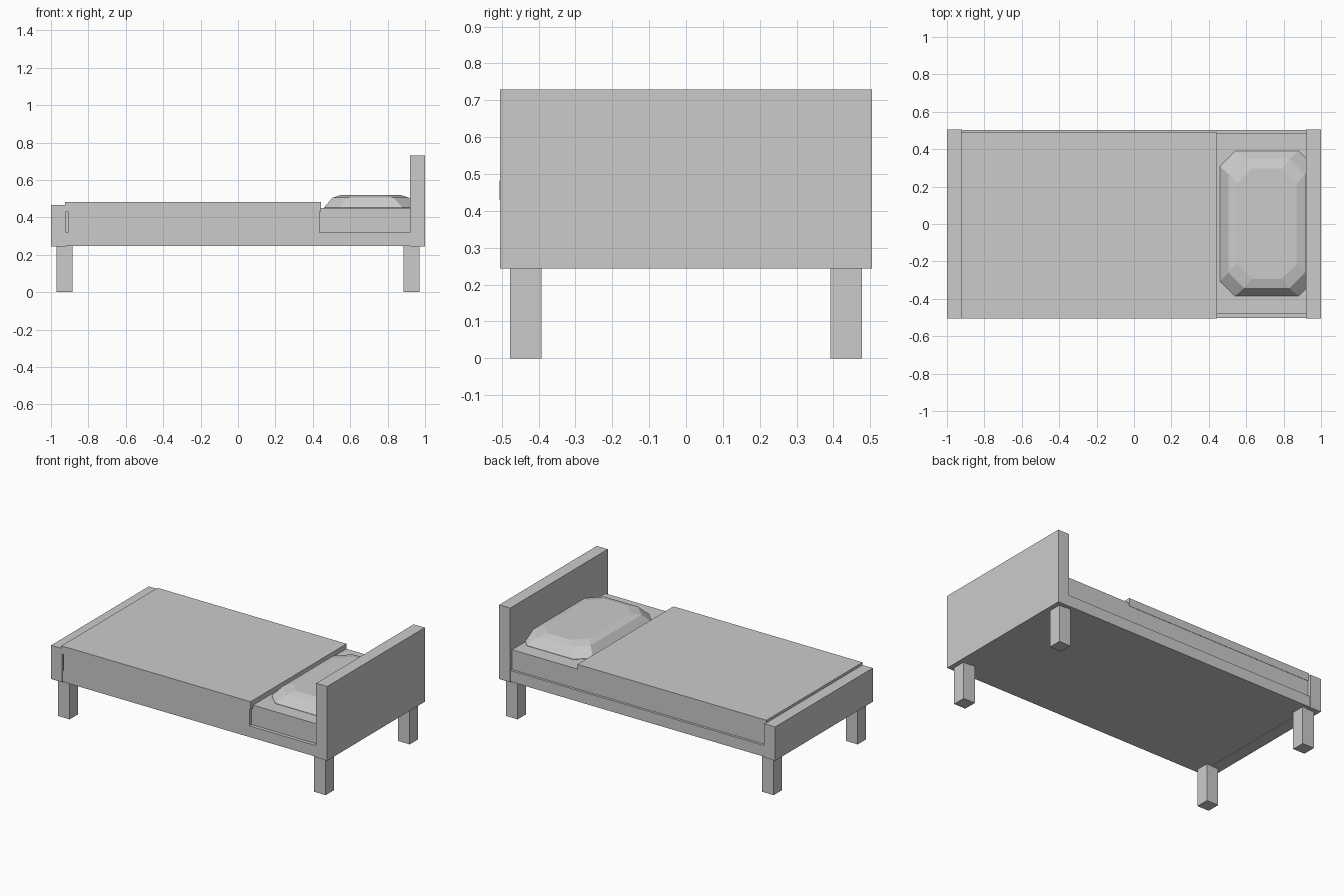
import bpy, bmesh

if "Cube" in bpy.data.objects:
    bpy.data.objects.remove(bpy.data.objects["Cube"])

grey = bpy.data.materials.new("light_grey")
grey.diffuse_color = (0.6, 0.6, 0.6, 1)
grey.use_nodes = True
grey.node_tree.nodes["Principled BSDF"].inputs["Base Color"].default_value = grey.diffuse_color


def finish(name, bm):
    bmesh.ops.recalc_face_normals(bm, faces=bm.faces)
    mesh = bpy.data.meshes.new(name)
    bm.to_mesh(mesh)
    bm.free()
    mesh.materials.append(grey)
    ob = bpy.data.objects.new(name, mesh)
    bpy.context.collection.objects.link(ob)
    return ob


def box(name, x, y, z):
    """Box from (min, max) ranges."""
    bm = bmesh.new()
    bmesh.ops.create_cube(bm, size=1)
    for v in bm.verts:
        v.co = [(a + b) / 2 + c * (b - a) for (a, b), c in zip((x, y, z), v.co)]
    return finish(name, bm)


# Frame boards
box("headboard", (0.92, 1.0), (-0.505, 0.505), (0.244, 0.73))
box("footboard", (-1.0, -0.92), (-0.505, 0.505), (0.244, 0.465))
box("bed_base", (-0.92, 0.92), (-0.503, 0.502), (0.247, 0.32))

# Legs
for x_name, sx in (("foot", -1), ("head", 1)):
    for y_name, sy in (("front", -1), ("back", 1)):
        xs = sorted((sx * 0.885, sx * 0.97))
        ys = sorted((sy * 0.392, sy * 0.478))
        box(f"{x_name}_{y_name}_leg", xs, ys, (0, 0.25))

# Mattress
box("mattress", (-0.92, 0.92), (-0.48, 0.486), (0.32, 0.45))

# Blanket: top sheet, plus the side hanging down at the front
box("blanket_top", (-0.925, 0.445), (-0.506, 0.488), (0.43, 0.482))
box("blanket_drape", (-0.91, 0.435), (-0.504, -0.478), (0.32, 0.432))

# Pillow: stacked octagonal rings (z, half x, half y, corner cut)
bm = bmesh.new()
rings = []
for z, hx, hy, c in ((0.44, 0.25, 0.388, 0.08), (0.452, 0.25, 0.388, 0.08),
                     (0.505, 0.205, 0.345, 0.083), (0.52, 0.16, 0.295, 0.08)):
    outline = [(hx, hy - c), (hx - c, hy), (c - hx, hy), (-hx, hy - c),
               (-hx, c - hy), (c - hx, -hy), (hx - c, -hy), (hx, c - hy)]
    rings.append([bm.verts.new((0.71 + x, 0.002 + y, z)) for x, y in outline])
for a, b in zip(rings, rings[1:]):
    for i in range(8):
        j = (i + 1) % 8
        bm.faces.new((a[i], a[j], b[j], b[i]))
bm.faces.new(rings[0][::-1])
bm.faces.new(rings[-1])
finish("pillow", bm)
